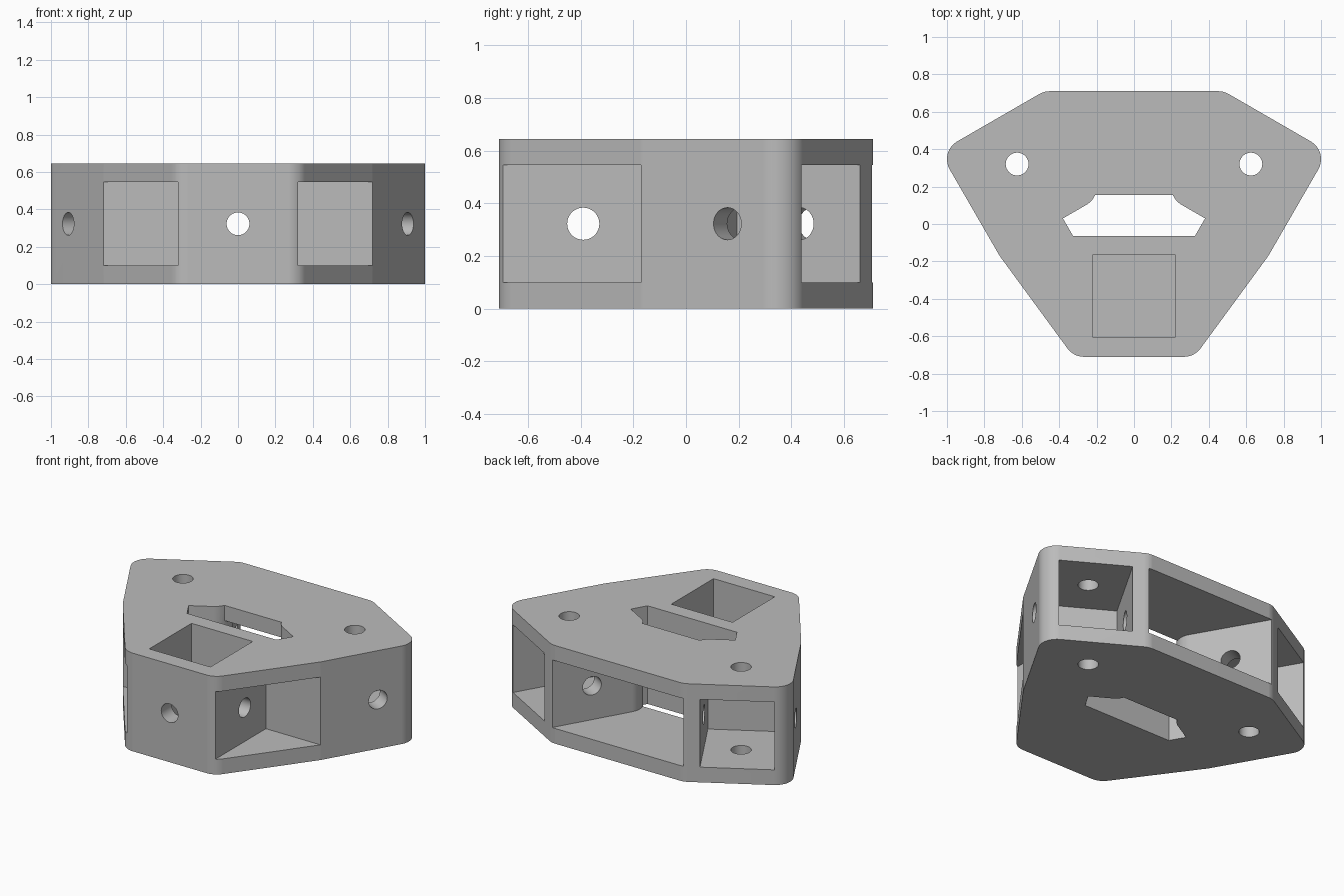
import bpy, bmesh, math
from mathutils import Vector

if "Cube" in bpy.data.objects:
    bpy.data.objects.remove(bpy.data.objects["Cube"], do_unlink=True)

HEIGHT = 0.645          # block height
LOW, HIGH = 0.1, 0.545  # floor and ceiling of the cavities
MID = HEIGHT / 2
HALF = 0.2225           # half width of a square socket
WALL = 0.1
ROUND = 0.11            # corner radius
HOLE = 0.061            # bolt hole radius
BACK = 0.71

# Slanted arms: ALONG is the socket axis, ACROSS runs through its side walls
ACROSS = Vector((math.cos(math.radians(30)), -0.5))
ALONG = Vector((0.5, math.cos(math.radians(30))))
AXIS_U, HOLE_W, TIP_W = 0.381, 0.59, 0.855
END_W = 0.316


def arm(u, w):
    return ACROSS * u + ALONG * w


def at_y(u, y):
    """Point of the wall line at offset u that has the given y."""
    return Vector(((u - ACROSS.y * y) / ACROSS.x, y))


def fillet(a, corner, b, radius, steps=10):
    """Points of an arc replacing a sharp corner."""
    da, db = (a - corner).normalized(), (b - corner).normalized()
    half = da.angle(db) / 2
    centre = corner + (da + db).normalized() * (radius / math.sin(half))
    start = corner + da * (radius / math.tan(half)) - centre
    sweep = math.pi - 2 * half
    if da.x * db.y - da.y * db.x > 0:
        sweep = -sweep
    pts = []
    for i in range(steps + 1):
        t = sweep * i / steps
        c, s = math.cos(t), math.sin(t)
        pts.append(centre + Vector((c * start.x - s * start.y, s * start.x + c * start.y)))
    return pts


def mirrored(right_side):
    """Close a right-hand outline with its mirror image."""
    return right_side + [Vector((-p.x, p.y)) for p in reversed(right_side)]


def prism(name, outline, z0, z1):
    bm = bmesh.new()
    face = bm.faces.new([bm.verts.new((p.x, p.y, z0)) for p in outline])
    top = bmesh.ops.extrude_face_region(bm, geom=[face])["geom"]
    bmesh.ops.translate(bm, vec=(0, 0, z1 - z0),
                        verts=[v for v in top if isinstance(v, bmesh.types.BMVert)])
    bmesh.ops.recalc_face_normals(bm, faces=bm.faces)
    mesh = bpy.data.meshes.new(name)
    bm.to_mesh(mesh)
    bm.free()
    obj = bpy.data.objects.new(name, mesh)
    bpy.context.collection.objects.link(obj)
    return obj


def box(name, x0, x1, y0, y1, z0, z1):
    corners = [Vector(p) for p in ((x0, y0), (x1, y0), (x1, y1), (x0, y1))]
    return prism(name, corners, z0, z1)


def drill(name, start, end):
    start, end = Vector(start), Vector(end)
    bpy.ops.mesh.primitive_cylinder_add(vertices=40, radius=HOLE, depth=(end - start).length,
                                        location=(start + end) / 2)
    obj = bpy.context.object
    obj.name = name
    obj.rotation_euler = (end - start).to_track_quat("Z", "Y").to_euler()
    return obj


def flip(p, side):
    return Vector((p.x * side, p.y))


# Body: rounded outline, right half from front to back
front = Vector((0.323, -BACK))
bend = at_y(AXIS_U + HALF + WALL + 0.004, -0.17)
shoulder = arm(AXIS_U + HALF + WALL + 0.004, TIP_W)
rear = Vector(((TIP_W - ALONG.y * BACK) / ALONG.x, BACK))
half = (fillet(Vector((0, -BACK)), front, bend, ROUND)
        + fillet(front, bend, shoulder, ROUND, 2)
        + fillet(bend, shoulder, rear, ROUND)
        + fillet(shoulder, rear, Vector((0, BACK)), ROUND, 4))
body = prism("connector_body", mirrored(half), 0, HEIGHT)

# Central cavity, open at the back
inner_u, inner_w = AXIS_U - HALF - WALL, END_W - WALL
side_front = Vector((0.325, -0.065))
side_point = Vector((0.38, 0.03))
nose = arm(inner_u, inner_w)
mouth = at_y(inner_u, 0.8)
half = [side_front, side_point] + fillet(side_point, nose, mouth, ROUND) + [mouth]
cutters = [prism("central_cavity", mirrored(half), LOW, HIGH)]

# Slot through the top and bottom plates
slot_y = 0.155
slot = [p for p in half if p.y < slot_y] + [Vector((0.207, slot_y))]
cutters.append(prism("plate_slot", mirrored(slot), -0.1, HEIGHT + 0.1))

# Upright socket with its cross holes
cutters.append(box("upright_socket", -HALF, HALF, -0.604, -0.165, LOW, HEIGHT + 0.1))
cutters.append(drill("front_hole", (0, -0.8, MID), (0, 0, MID)))
cutters.append(drill("cross_hole", (-0.4, -0.39, MID), (0.4, -0.39, MID)))

for side, label in ((1, "left"), (-1, "right")):
    # Corner recess in the slanted front side
    x0, x1 = sorted((side * 0.322, side * 1.1))
    cutters.append(box(label + "_recess", x0, x1, -1, -0.17, LOW, HIGH))
    # Slanted arm socket
    corners = [arm(AXIS_U + u, w) for u, w in
               ((-HALF, END_W), (HALF, END_W), (HALF, 1.1), (-HALF, 1.1))]
    cutters.append(prism(label + "_arm_socket", [flip(p, side) for p in corners], LOW, HIGH))
    # Bolt holes through the arm
    p = flip(arm(AXIS_U, HOLE_W), side)
    cutters.append(drill(label + "_upright_hole", (p.x, p.y, -0.1), (p.x, p.y, HEIGHT + 0.1)))
    a, b = flip(arm(0, HOLE_W), side), flip(arm(0.85, HOLE_W), side)
    cutters.append(drill(label + "_side_hole", (a.x, a.y, MID), (b.x, b.y, MID)))

# Cut everything out of the body
bpy.ops.object.select_all(action="DESELECT")
bpy.context.view_layer.objects.active = body
body.select_set(True)
for cutter in cutters:
    mod = body.modifiers.new(cutter.name, "BOOLEAN")
    mod.operation = "DIFFERENCE"
    mod.solver = "EXACT"
    mod.object = cutter
    bpy.ops.object.modifier_apply(modifier=mod.name)
for cutter in cutters:
    bpy.data.objects.remove(cutter, do_unlink=True)

# Plain grey finish
grey = bpy.data.materials.new("plain_grey")
grey.use_nodes = True
colour = (0.5, 0.5, 0.5, 1)
grey.diffuse_color = colour
grey.node_tree.nodes["Principled BSDF"].inputs["Base Color"].default_value = colour
body.data.materials.clear()
body.data.materials.append(grey)

# Smooth rounds, sharp edges
bpy.ops.object.shade_smooth_by_angle(angle=math.radians(25))
body.modifiers.new("even_normals", "WEIGHTED_NORMAL").keep_sharp = True
